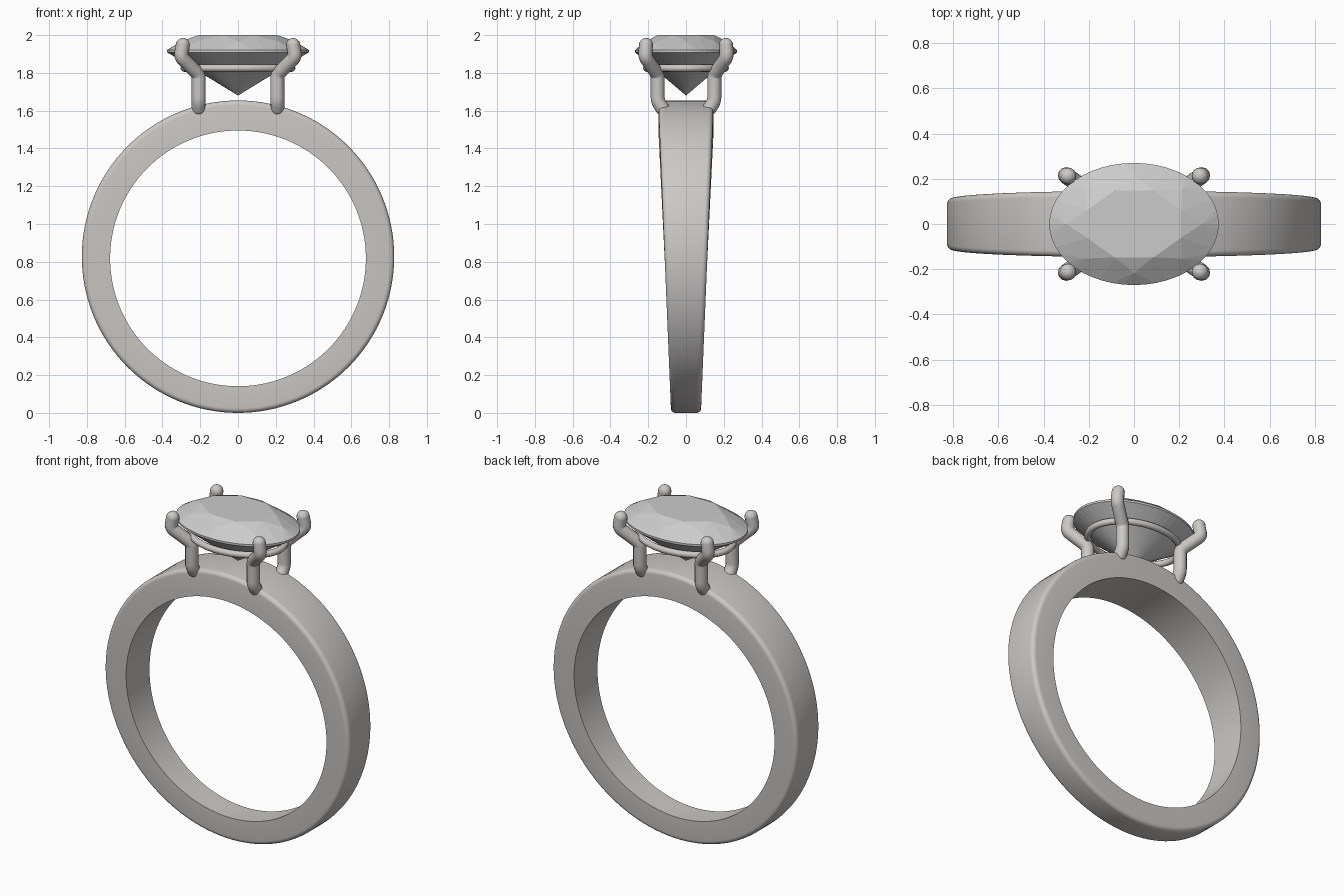
import bpy, bmesh, math
from mathutils import Vector

if "Cube" in bpy.data.objects:
    bpy.data.objects.remove(bpy.data.objects["Cube"], do_unlink=True)


def material(name, colour):
    m = bpy.data.materials.new(name)
    m.use_nodes = True
    m.diffuse_color = colour
    m.node_tree.nodes["Principled BSDF"].inputs["Base Color"].default_value = colour
    return m


metal = material("pale warm metal", (0.60, 0.58, 0.56, 1))
stone = material("pale grey stone", (0.60, 0.60, 0.60, 1))


def add_mesh(name, bm, mat, smooth):
    bmesh.ops.recalc_face_normals(bm, faces=bm.faces)
    mesh = bpy.data.meshes.new(name)
    bm.to_mesh(mesh)
    bm.free()
    mesh.materials.append(mat)
    obj = bpy.data.objects.new(name, mesh)
    bpy.context.collection.objects.link(obj)
    if smooth:
        bpy.ops.object.select_all(action="DESELECT")
        bpy.context.view_layer.objects.active = obj
        obj.select_set(True)
        bpy.ops.object.shade_smooth_by_angle(angle=math.radians(35))
    return obj


def ellipse(rx, ry, z, count, offset=0.0):
    """Points around an upright ellipse; offset is in steps."""
    angles = [2 * math.pi * (i + offset) / count for i in range(count)]
    return [Vector((rx * math.cos(a), ry * math.sin(a), z)) for a in angles]


# Band: swept section, wider and thicker towards the top, rounded outer edges
def band():
    bm = bmesh.new()
    steps, arc, r = 128, 5, 0.025
    rings = []
    for i in range(steps):
        a = 2 * math.pi * i / steps
        direction = Vector((math.cos(a), 0, math.sin(a)))
        outer = Vector((0, 0, 0.827)) + direction * 0.827
        inner = Vector((0, 0, 0.818)) + direction * 0.677
        half = 0.08 + 0.04 * outer.z
        section = [inner + Vector((0, -half, 0))]
        for side in (-1, 1):
            corner = []
            for k in range(arc + 1):
                t = math.pi / 2 * k / arc
                y = side * (half - r + r * math.cos(t))
                corner.append(outer - direction * r * (1 - math.sin(t)) + Vector((0, y, 0)))
            section += corner if side < 0 else corner[::-1]
        section.append(inner + Vector((0, half, 0)))
        rings.append([bm.verts.new(p) for p in section])
    n = len(rings[0])
    for i in range(steps):
        a, b = rings[i], rings[(i + 1) % steps]
        for j in range(n):
            k = (j + 1) % n
            bm.faces.new((a[j], a[k], b[k], b[j]))
    add_mesh("band", bm, metal, True)


# Oval stone: table, crown, girdle, pavilion and culet as one faceted hull
def oval_stone():
    bm = bmesh.new()
    points = ellipse(0.225, 0.16, 2.0, 8, 0.5)
    points += ellipse(0.30, 0.216, 1.968, 8)
    points += ellipse(0.375, 0.27, 1.921, 48)
    points += ellipse(0.375, 0.27, 1.909, 48)
    points += ellipse(0.165, 0.119, 1.79, 16, 0.5)
    points.append(Vector((0, 0, 1.68)))
    for p in points:
        bm.verts.new(p)
    bmesh.ops.convex_hull(bm, input=bm.verts)
    bmesh.ops.dissolve_limit(bm, angle_limit=0.01, verts=bm.verts, edges=bm.edges)
    add_mesh("oval_stone", bm, stone, False)


# Round wire: tube along a path with short rounded bends and domed ends
def wire(name, points, radius, closed=False):
    path = list(points)
    if not closed:
        path = [points[0]]
        for before, p, after in zip(points, points[1:], points[2:]):
            s = p + (before - p).normalized() * 0.022
            e = p + (after - p).normalized() * 0.022
            path += [s.lerp(p, t).lerp(p.lerp(e, t), t) for t in (0, 0.25, 0.5, 0.75, 1)]
        path.append(points[-1])
    curve = bpy.data.curves.new(name, "CURVE")
    curve.dimensions = "3D"
    curve.bevel_depth = radius
    curve.bevel_resolution = 4
    spline = curve.splines.new("POLY")
    spline.points.add(len(path) - 1)
    for target, p in zip(spline.points, path):
        target.co = (*p, 1)
    spline.use_cyclic_u = closed
    temp = bpy.data.objects.new(name + "_path", curve)
    bpy.context.collection.objects.link(temp)
    bpy.context.view_layer.update()
    evaluated = temp.evaluated_get(bpy.context.evaluated_depsgraph_get())
    bm = bmesh.new()
    bm.from_mesh(evaluated.to_mesh())
    evaluated.to_mesh_clear()
    bpy.data.objects.remove(temp, do_unlink=True)
    if not closed:
        for end in (path[0], path[-1]):
            ball = bmesh.ops.create_uvsphere(bm, u_segments=16, v_segments=10, radius=radius)
            bmesh.ops.translate(bm, verts=ball["verts"], vec=end)
    add_mesh(name, bm, metal, True)


band()
oval_stone()
wire("support_rail", ellipse(0.285, 0.208, 1.825, 64), 0.019, closed=True)

# Four claws, mirrored about both axes
claw = [(0.208, 0.125, 1.612), (0.208, 0.15, 1.65), (0.208, 0.15, 1.79),
        (0.303, 0.216, 1.885), (0.292, 0.212, 1.948)]
for sx, side in ((1, "left"), (-1, "right")):
    for sy, end in ((-1, "front"), (1, "back")):
        wire(f"{end}_{side}_claw", [Vector((x * sx, y * sy, z)) for x, y, z in claw], 0.037)
